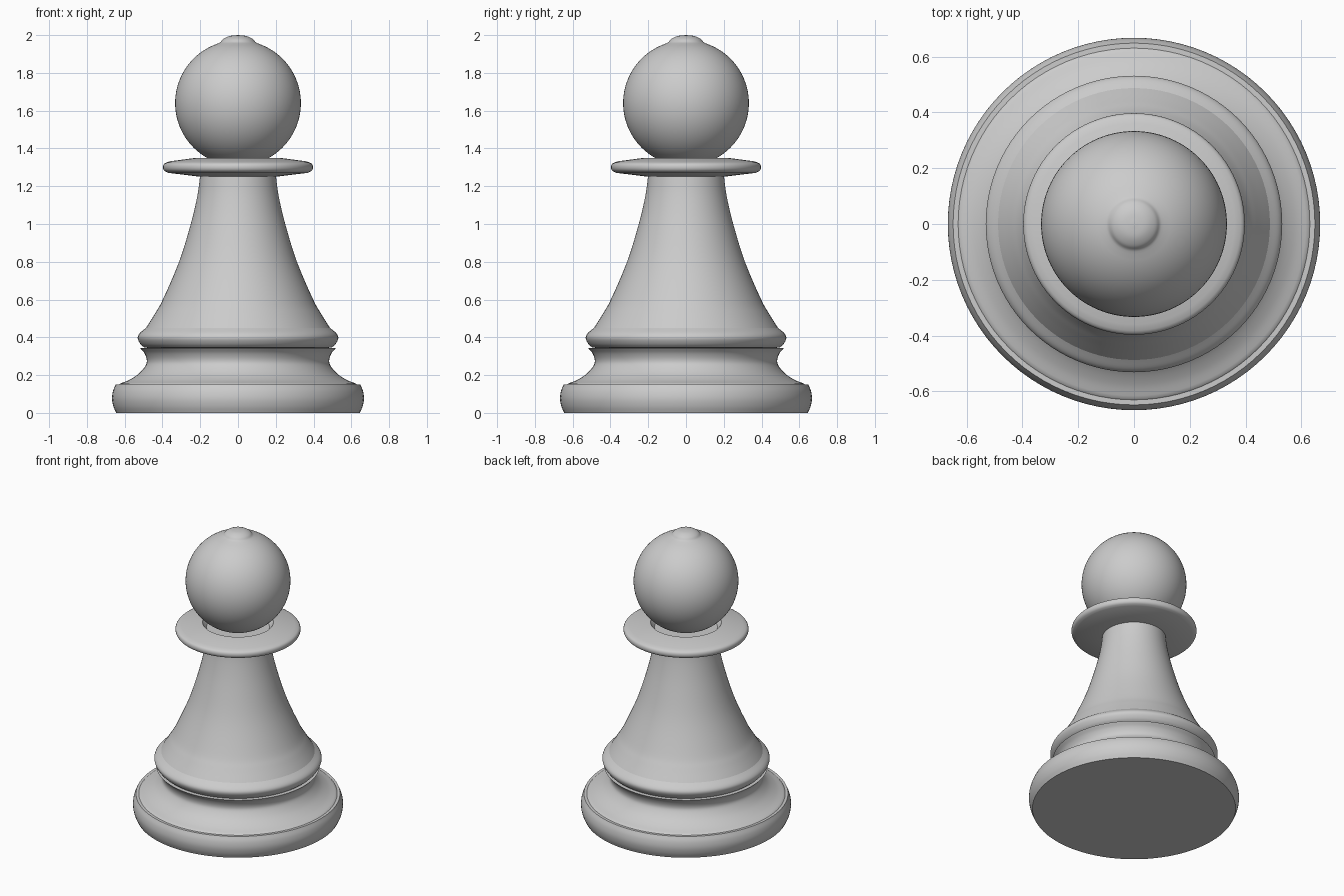
import bpy, bmesh, math
from mathutils import Vector

if "Cube" in bpy.data.objects:
    bpy.data.objects.remove(bpy.data.objects["Cube"])

SEGMENTS = 96
mat = bpy.data.materials.new("plain grey")
mat.diffuse_color = (0.6, 0.6, 0.6, 1.0)
mat.use_nodes = True
mat.node_tree.nodes["Principled BSDF"].inputs["Base Color"].default_value = mat.diffuse_color


def curve(points, steps=5):
    """Smooth Catmull-Rom curve through (radius, height) points."""
    p = [Vector(q) for q in points]
    p = [2 * p[0] - p[1]] + p + [2 * p[-1] - p[-2]]
    out = []
    for i in range(1, len(p) - 2):
        a, b, c, d = p[i - 1:i + 3]
        for s in range(steps):
            t = s / steps
            out.append(tuple(0.5 * (2 * b + (c - a) * t + (2 * a - 5 * b + 4 * c - d) * t * t
                                    + (3 * b - a - 3 * c + d) * t ** 3)))
    return out + [tuple(points[-1])]


def lathe(name, profile, angle=35):
    """Turn a profile, running from axis to axis, round z."""
    bm = bmesh.new()
    vs = [bm.verts.new((r, 0, z)) for r, z in profile]
    es = [bm.edges.new(pair) for pair in zip(vs, vs[1:])]
    bmesh.ops.spin(bm, geom=vs + es, cent=(0, 0, 0), axis=(0, 0, 1),
                   angle=math.tau, steps=SEGMENTS, use_duplicate=False)
    bmesh.ops.remove_doubles(bm, verts=bm.verts, dist=1e-4)
    bmesh.ops.recalc_face_normals(bm, faces=bm.faces)
    me = bpy.data.meshes.new(name)
    bm.to_mesh(me)
    bm.free()
    me.materials.append(mat)
    ob = bpy.data.objects.new(name, me)
    bpy.context.collection.objects.link(ob)
    bpy.ops.object.select_all(action='DESELECT')
    ob.select_set(True)
    bpy.context.view_layer.objects.active = ob
    bpy.ops.object.shade_smooth_by_angle(angle=math.radians(angle))
    return ob


# Base disc with a bulging rim
lathe("base", [(0, 0)] + curve([(0.645, 0), (0.66, 0.035), (0.667, 0.075), (0.662, 0.115), (0.648, 0.15)])
      + [(0.63, 0.15), (0, 0.15)])

# Concave moulding above the base
lathe("cove", [(0, 0.145), (0.63, 0.15)]
      + curve([(0.625, 0.155), (0.575, 0.175), (0.525, 0.208), (0.49, 0.25), (0.483, 0.28),
               (0.495, 0.315), (0.518, 0.343)]) + [(0, 0.343)])

# Rounded ring under the body
lathe("lower_ring", [(0, 0.34)]
      + curve([(0.495, 0.345), (0.517, 0.365), (0.531, 0.395), (0.522, 0.42), (0.487, 0.45)])
      + [(0, 0.45)])

# Flared body
lathe("body", [(0, 0.44)]
      + curve([(0.487, 0.45), (0.44, 0.525), (0.398, 0.6), (0.312, 0.8), (0.25, 1.0),
               (0.215, 1.15), (0.2, 1.26)])
      + [(0, 1.26)])

# Collar disc with a shallow recess holding the ball
lathe("collar", [(0, 1.25), (0.2, 1.25)]
      + curve([(0.37, 1.271), (0.39, 1.282), (0.397, 1.3), (0.39, 1.32), (0.36, 1.332)], 3)
      + [(0.225, 1.35), (0.2, 1.315), (0, 1.315)])

# Ball head with a small blended nub
R, ZC = 0.333, 1.64
ball = []
for i in range(41):
    a = math.pi * (i / 40) * 0.895
    ball.append((R * math.sin(a), ZC - R * math.cos(a)))
nub = curve([ball[-1], (0.093, 1.963), (0.077, 1.98), (0.045, 1.995), (0.0, 2.0)], 4)
lathe("head", ball + nub[1:], 60)
